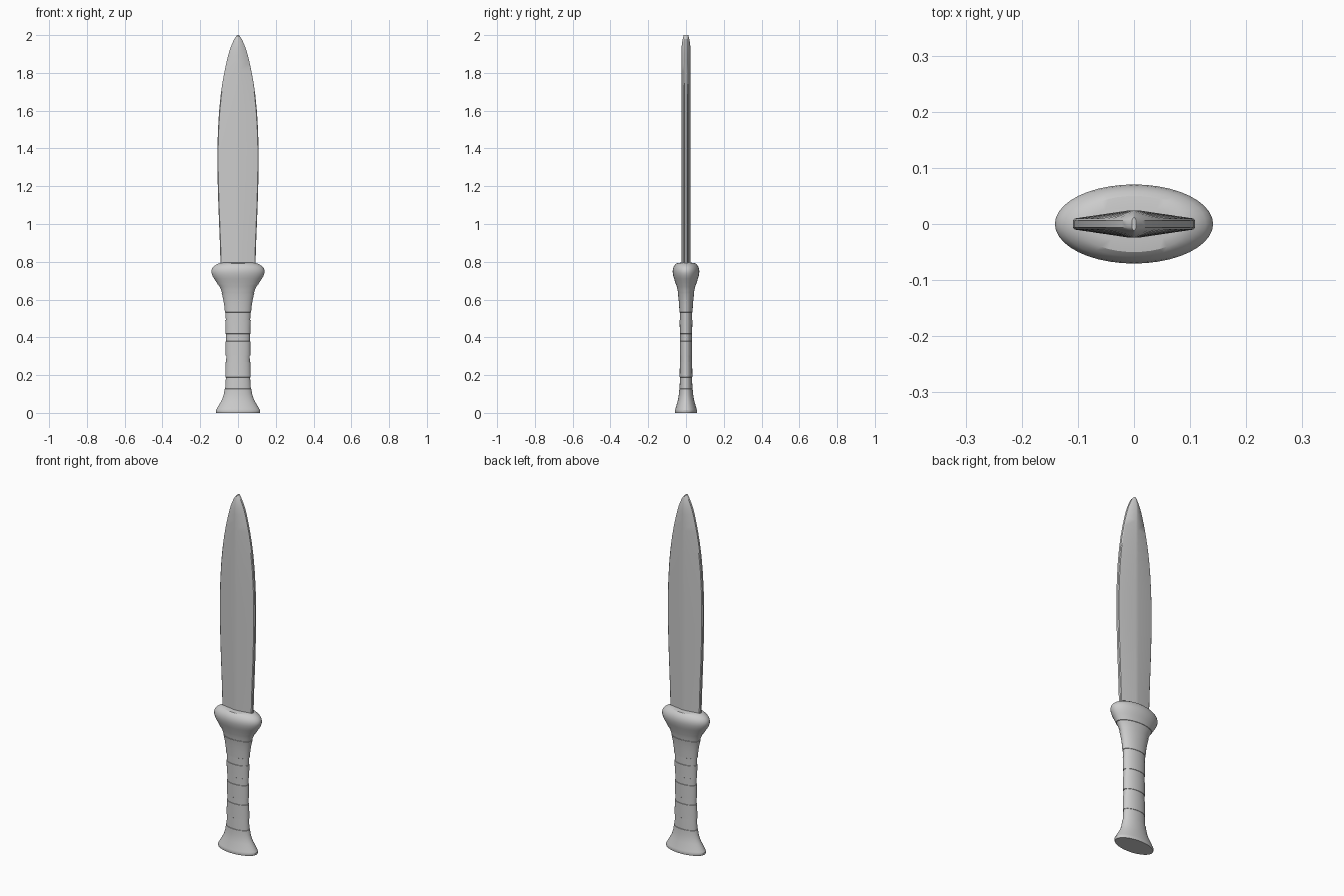
import bpy, bmesh, math

if "Cube" in bpy.data.objects:
    bpy.data.objects.remove(bpy.data.objects["Cube"])


def loft(name, rings):
    """Skin a stack of closed rings and cap both ends."""
    bm = bmesh.new()
    rows = [[bm.verts.new(p) for p in ring] for ring in rings]
    n = len(rows[0])
    for a, b in zip(rows, rows[1:]):
        for i in range(n):
            j = (i + 1) % n
            bm.faces.new((a[i], a[j], b[j], b[i]))
    bm.faces.new(rows[0][::-1])
    bm.faces.new(rows[-1])
    bmesh.ops.recalc_face_normals(bm, faces=bm.faces)
    mesh = bpy.data.meshes.new(name)
    bm.to_mesh(mesh)
    bm.free()
    obj = bpy.data.objects.new(name, mesh)
    bpy.context.collection.objects.link(obj)
    bpy.ops.object.select_all(action='DESELECT')
    obj.select_set(True)
    bpy.context.view_layer.objects.active = obj
    bpy.ops.object.shade_smooth_by_angle(angle=math.radians(30))
    return obj


def interp(z, pts):
    for (z0, r0), (z1, r1) in zip(pts, pts[1:]):
        if z <= z1:
            return r0 + (r1 - r0) * (z - z0) / (z1 - z0)
    return pts[-1][1]


def ellipse(z, rx, ry, n=40):
    return [(rx * math.cos(math.tau * i / n), ry * math.sin(math.tau * i / n), z)
            for i in range(n)]


# Hilt outline (height, half width): flared pommel, slim grip, bulging guard
outline = [(0, .115), (.004, .117), (.014, .117), (.02, .113), (.04, .102),
           (.06, .09), (.08, .081), (.1, .075), (.125, .071), (.19, .067),
           (.3, .065), (.45, .066), (.53, .069), (.57, .073), (.6, .078),
           (.63, .085), (.66, .096), (.69, .113), (.71, .126), (.725, .135),
           (.74, .14), (.752, .141), (.765, .137), (.776, .128),
           (.785, .115), (.792, .1)]

# Shallow recessed bands around the grip
grooves = [(.128, .188), (.27, .303), (.38, .418), (.492, .532), (.635, .68)]
depth = .003
stations = []
for z, r in outline:
    if not any(a - .001 <= z <= b + .001 for a, b in grooves):
        stations.append((z, r))
for a, b in grooves:
    for k in range(5):
        z = a + (b - a) * k / 4
        stations.append((z, interp(z, outline) - depth))
    for z in (a - .001, b + .001):
        stations.append((z, interp(z, outline)))
stations.sort()
rings = [ellipse(z, r, r / 2) for z, r in stations]
rings.append(ellipse(.795, .088, .03))
loft("hilt", rings)

# Leaf-shaped blade (height, half width) with a flattened diamond section
leaf = [(.76, .093), (.8, .093), (.9, .096), (1.0, .1), (1.1, .104),
        (1.2, .107), (1.3, .109), (1.4, .109), (1.5, .106), (1.6, .1),
        (1.68, .092), (1.75, .082), (1.81, .071), (1.86, .06), (1.9, .05),
        (1.93, .041), (1.955, .031), (1.975, .022), (1.99, .013), (2.0, .004)]


def blade_ring(z, w):
    t = .025 if z < 1.92 else .025 - .012 * ((z - 1.92) / .08) ** 2
    e = .01
    c = min(.004, w * .4)
    half = [(w, -.006), (w, .006), (w - c, e), (w * .1, t - .001),
            (-w * .1, t - .001), (-w + c, e)]
    return [(x, y, z) for x, y in half] + [
        (-w, .006, z), (-w, -.006, z), (-w + c, -e, z), (-w * .1, -t + .001, z),
        (w * .1, -t + .001, z), (w - c, -e, z)]


loft("blade", [blade_ring(z, w) for z, w in leaf])
